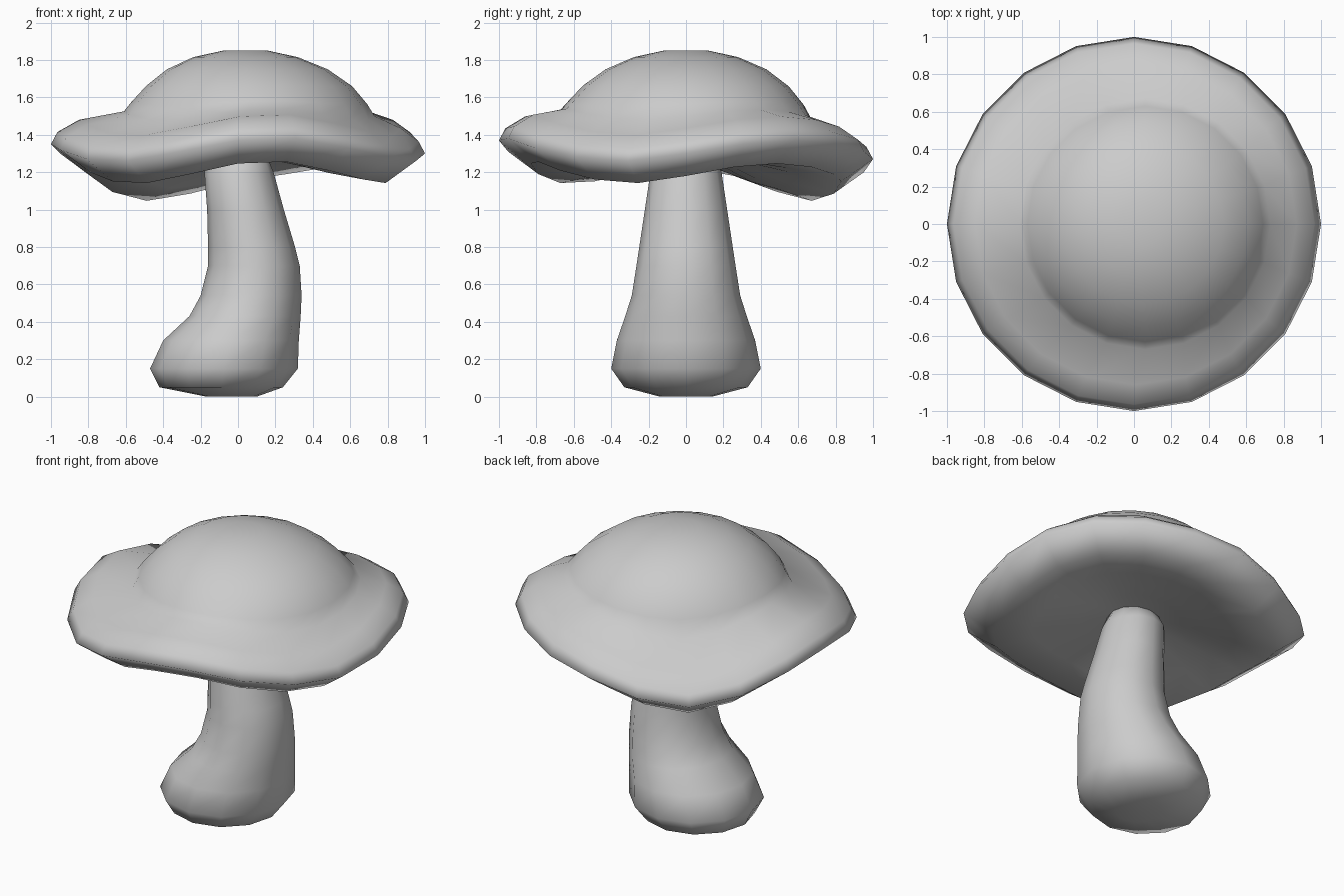
import bpy, bmesh
from math import cos, sin, pi, radians

if "Cube" in bpy.data.objects:
    bpy.data.objects.remove(bpy.data.objects["Cube"])


def loft(name, rings):
    """Skin equal-length rings of points, closing each end with a centre fan."""
    bm = bmesh.new()
    loops = [[bm.verts.new(p) for p in ring] for ring in rings]
    n = len(loops[0])
    for a, b in zip(loops, loops[1:]):
        for i in range(n):
            j = (i + 1) % n
            bm.faces.new((a[i], a[j], b[j], b[i]))
    for loop in (loops[0], loops[-1]):
        bm.faces.new(loop)
    ends = [f for f in bm.faces if len(f.verts) > 4]
    bmesh.ops.poke(bm, faces=ends)
    bmesh.ops.recalc_face_normals(bm, faces=bm.faces)
    me = bpy.data.meshes.new(name)
    bm.to_mesh(me)
    bm.free()
    ob = bpy.data.objects.new(name, me)
    bpy.context.collection.objects.link(ob)
    bpy.ops.object.select_all(action='DESELECT')
    ob.select_set(True)
    bpy.context.view_layer.objects.active = ob
    bpy.ops.object.shade_smooth_by_angle(angle=radians(85))
    return ob


# Cap: wavy rim heights every 18 degrees, starting at +x
rim = [1.30, 1.35, 1.37, 1.35, 1.31, 1.27, 1.20, 1.16, 1.21, 1.30,
       1.35, 1.32, 1.27, 1.26, 1.31, 1.37, 1.38, 1.33, 1.28, 1.26]
# radius, centre x, base height, how strongly the ring follows the rim wave
cap_profile = [
    (0.10, 0.03, 1.28, 0.0),
    (0.30, 0.02, 1.26, 0.2),
    (0.60, 0.00, 1.21, 0.7),
    (0.83, 0.00, 1.18, 0.95),
    (1.00, 0.00, 1.30, 1.0),
    (0.965, 0.00, 1.365, 1.0),
    (0.86, 0.01, 1.435, 0.9),
    (0.67, 0.06, 1.50, 0.5),
    (0.63, 0.06, 1.565, 0.2),
    (0.55, 0.06, 1.66, 0.05),
    (0.43, 0.05, 1.75, 0.0),
    (0.28, 0.04, 1.815, 0.0),
    (0.12, 0.04, 1.85, 0.0),
]
n = len(rim)
loft("cap", [[(cx + r * cos(2 * pi * i / n), r * sin(2 * pi * i / n),
               z + k * (rim[i] - 1.30)) for i in range(n)]
             for r, cx, z, k in cap_profile])

# Stem: height, left x, right x, half depth
stem_profile = [
    (0.00, -0.17, 0.10, 0.14),
    (0.05, -0.42, 0.24, 0.33),
    (0.15, -0.47, 0.32, 0.40),
    (0.30, -0.40, 0.325, 0.37),
    (0.43, -0.26, 0.335, 0.325),
    (0.54, -0.20, 0.34, 0.29),
    (0.70, -0.16, 0.33, 0.265),
    (0.80, -0.16, 0.305, 0.25),
    (1.00, -0.165, 0.245, 0.22),
    (1.20, -0.18, 0.19, 0.19),
    (1.30, -0.14, 0.15, 0.14),
]
m = 12
loft("stem", [[((a + b) / 2 + (b - a) / 2 * cos(2 * pi * i / m),
                d * sin(2 * pi * i / m), z) for i in range(m)]
              for z, a, b, d in stem_profile])
